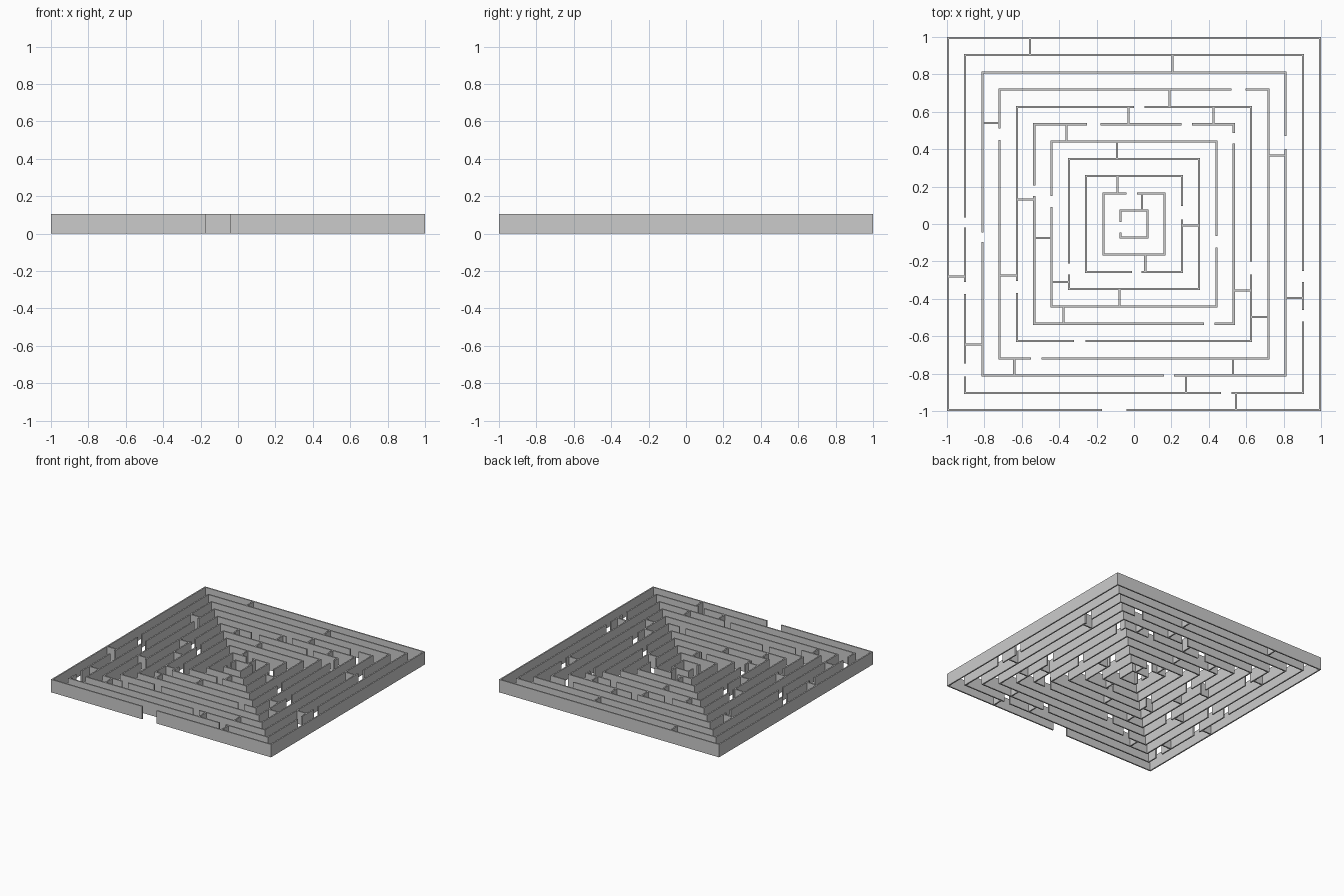
import bpy, bmesh
from mathutils import Matrix
from math import pi

if "Cube" in bpy.data.objects:
    bpy.data.objects.remove(bpy.data.objects["Cube"])

H = 0.105        # wall height
T = 0.011        # wall thickness
STEP = 0.0923    # ring spacing
ANGLE = {"B": 0, "R": pi / 2, "T": pi, "L": -pi / 2}
SIGN = {"B": 1, "R": 1, "T": -1, "L": -1}   # world coordinate -> along-side coordinate

# Openings in each ring, outermost first: (side, from, to)
GAPS = [
    [("B", -.17, -.04)],
    [("L", -.02, .035), ("L", -.375, -.31), ("L", -.815, -.745),
     ("R", -.31, -.25), ("R", -.52, -.46), ("B", .465, .52)],
    [("R", .40, .47), ("L", -.095, -.045), ("B", .16, .215)],
    [("T", .52, .595), ("L", .45, .51), ("B", -.55, -.495)],
    [("T", .0, .055), ("B", -.32, -.26), ("L", -.37, -.305), ("R", -.27, -.20)],
    [("T", -.25, -.18), ("T", .255, .31), ("R", .43, .485), ("L", .15, .205),
     ("B", .375, .43)],
    [("R", -.125, -.065), ("L", .09, .15)],
    [("L", -.27, -.21)],
    [("B", -.01, .04), ("R", .025, .095)],
    [("T", -.04, .015)],
    [("L", -.045, .01)],
]

# Cross walls from each ring to the next one in: (side, position)
CROSS = [
    [("T", -.555), ("L", -.28), ("B", .545)],
    [("T", .205), ("R", -.395), ("B", .277), ("L", -.643)],
    [("L", .54), ("R", .367), ("B", -.64), ("B", .53)],
    [("T", .19), ("L", -.275), ("R", -.497)],
    [("T", -.03), ("T", .426), ("L", .13), ("R", -.355)],
    [("T", -.36), ("L", -.075), ("B", -.377)],
    [("T", -.09), ("L", -.31), ("B", -.078)],
    [("R", -.007)],
    [("T", -.088), ("B", .06)],
    [("T", .043)],
]


def prism(bm, side, quad, caps):
    """Extrude a quad (outer a, outer b, inner b, inner a); caps = close ends a, b."""
    rot = Matrix.Rotation(ANGLE[side], 3, 'Z')
    lo = [bm.verts.new(rot @ Matrix.Translation((x, y, 0)).translation) for x, y in quad]
    hi = [bm.verts.new(v.co + Matrix.Translation((0, 0, H)).translation) for v in lo]
    bm.faces.new(lo[::-1])
    bm.faces.new(hi)
    for i in range(4):
        if (i == 1 and not caps[1]) or (i == 3 and not caps[0]):
            continue
        j = (i + 1) % 4
        bm.faces.new((lo[i], lo[j], hi[j], hi[i]))


def finish(bm, name):
    bmesh.ops.remove_doubles(bm, verts=bm.verts, dist=1e-5)
    bmesh.ops.recalc_face_normals(bm, faces=bm.faces)
    me = bpy.data.meshes.new(name)
    bm.to_mesh(me)
    bm.free()
    bpy.context.collection.objects.link(bpy.data.objects.new(name, me))


# Concentric square walls, mitred at corners and broken by openings
for k, gaps in enumerate(GAPS):
    h = 1 - STEP * k
    bm = bmesh.new()
    for side in "BRTL":
        cuts = sorted(sorted((SIGN[side] * a, SIGN[side] * b))
                      for s, a, b in gaps if s == side)
        ends = [-h] + [v for c in cuts for v in c] + [h]
        for a, b in zip(ends[::2], ends[1::2]):
            ca, cb = a > -h, b < h
            quad = [(a, -h), (b, -h),
                    (b if cb else h - T, -h + T), (a if ca else -h + T, -h + T)]
            prism(bm, side, quad, (ca, cb))
    finish(bm, f"ring_wall_{k + 1}")

# Short cross walls blocking the corridors
for k, walls in enumerate(CROSS):
    h = 1 - STEP * k
    bm = bmesh.new()
    for side, p in walls:
        p *= SIGN[side]
        a, b = p - T / 2, p + T / 2
        prism(bm, side, [(a, -h + T), (b, -h + T), (b, -h + STEP), (a, -h + STEP)], (1, 1))
    finish(bm, f"cross_walls_{k + 1}")
